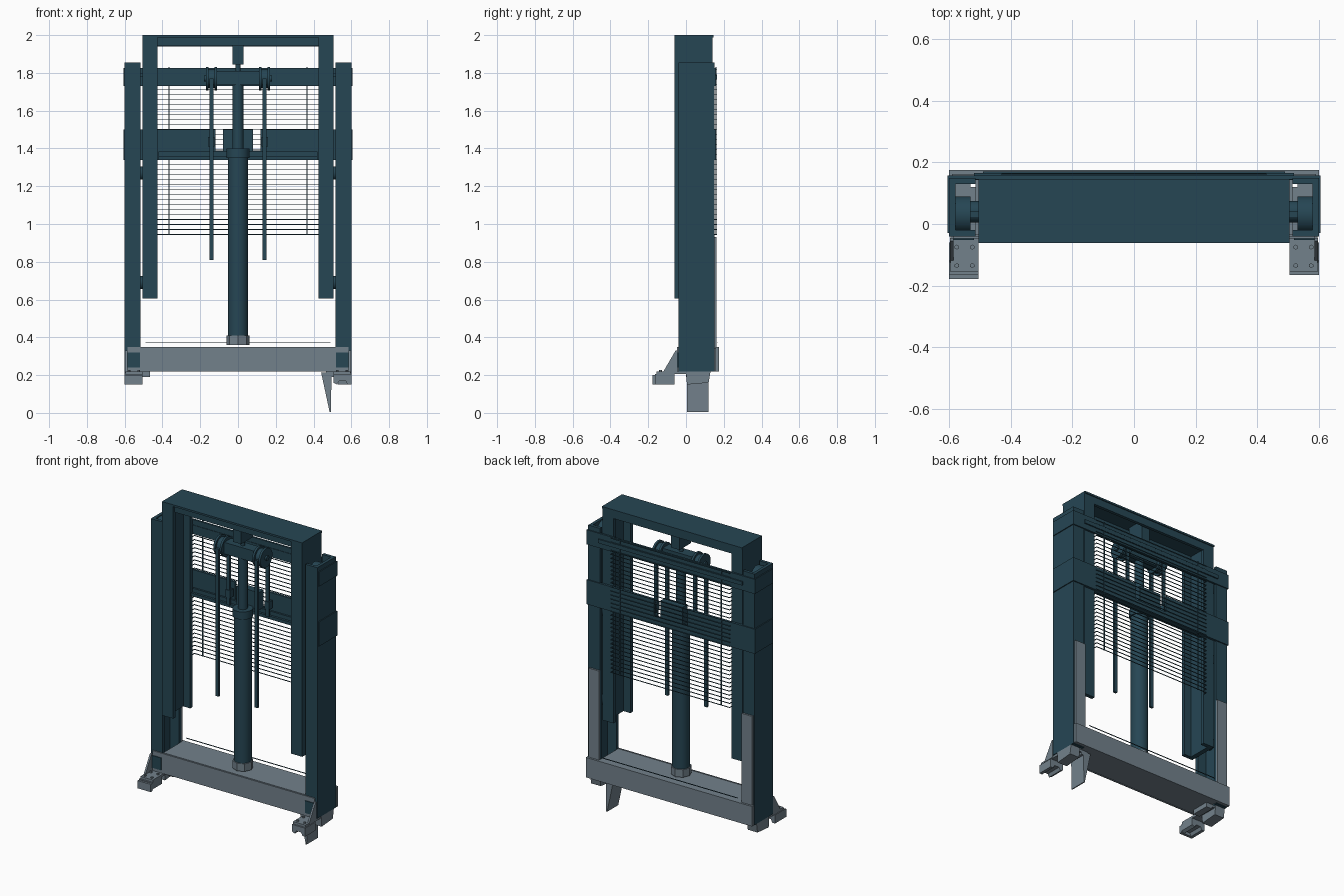
import bpy, bmesh, math
from mathutils import Vector

if "Cube" in bpy.data.objects:
    bpy.data.objects.remove(bpy.data.objects["Cube"])


def material(name, rgb):
    m = bpy.data.materials.new(name)
    m.use_nodes = True
    m.diffuse_color = (*rgb, 1)
    m.node_tree.nodes["Principled BSDF"].inputs["Base Color"].default_value = (*rgb, 1)
    return m


TEAL = material("dark teal paint", (0.019, 0.061, 0.088))
GRAY = material("slate gray paint", (0.17, 0.22, 0.26))


def finish(name, bm, mat):
    bmesh.ops.recalc_face_normals(bm, faces=bm.faces)
    me = bpy.data.meshes.new(name)
    bm.to_mesh(me)
    bm.free()
    me.materials.append(mat)
    ob = bpy.data.objects.new(name, me)
    bpy.context.collection.objects.link(ob)
    return ob


def add_box(bm, x, y, z):
    vs = bmesh.ops.create_cube(bm, size=1)["verts"]
    for v in vs:
        v.co = Vector([(a + b) / 2 + c * (b - a) for c, (a, b) in zip(v.co, (x, y, z))])


def boxes(name, mat, *parts):
    bm = bmesh.new()
    for p in parts:
        add_box(bm, *p)
    return finish(name, bm, mat)


def prism(name, mat, pts, lo, hi, axis):
    """Extrude a 2D profile along an axis (x: pts are y,z; y: pts are x,z; z: pts are x,y)."""
    bm = bmesh.new()

    def place(p, d):
        q = list(p)
        q.insert("xyz".index(axis), d)
        return bm.verts.new(q)
    a = [place(p, lo) for p in pts]
    b = [place(p, hi) for p in pts]
    bm.faces.new(a)
    bm.faces.new(b[::-1])
    for i in range(len(pts)):
        j = (i + 1) % len(pts)
        bm.faces.new((a[i], a[j], b[j], b[i]))
    return finish(name, bm, mat)


def cylinder(name, mat, r, centre, length, axis="z", sides=28):
    bm = bmesh.new()
    bmesh.ops.create_cone(bm, cap_ends=True, segments=sides, radius1=r, radius2=r, depth=length)
    ob = finish(name, bm, mat)
    if axis == "x":
        ob.rotation_euler.y = math.pi / 2
    ob.location = centre
    if sides > 8:
        for p in ob.data.polygons:
            p.use_smooth = len(p.vertices) == 4
    return ob


def span(s, a, b):
    return tuple(sorted((s * a, s * b)))


for s, side in ((1, "left"), (-1, "right")):
    # Outer upright: channel opening inward
    outer = [(0.6, -0.04), (0.6, 0.15), (0.515, 0.15), (0.515, 0.13),
             (0.58, 0.13), (0.58, -0.02), (0.515, -0.02), (0.515, -0.04)]
    prism(side + "_outer_upright", TEAL, [(s * x, y) for x, y in outer], 0.22, 1.855, "z")
    # Inner upright: channel with its web toward the outer rail
    inner = [(0.425, -0.06), (0.505, -0.06), (0.505, 0.14), (0.425, 0.14),
             (0.425, 0.115), (0.475, 0.115), (0.475, -0.035), (0.425, -0.035)]
    prism(side + "_inner_upright", TEAL, [(s * x, y) for x, y in inner], 0.605, 1.99, "z")
    # Rear strip and guide rollers
    boxes(side + "_rear_strip", GRAY, (span(s, 0.515, 0.59), (0.15, 0.162), (0.34, 0.93)))
    for z in (0.69, 1.27):
        cylinder(side + "_guide_roller", TEAL, 0.035, (s * 0.535, 0.04, z), 0.07, "x")
    cylinder(side + "_top_roller", TEAL, 0.06, (s * 0.555, 0.03, 1.79), 0.05, "x")
    boxes(side + "_roller_axle", TEAL, (span(s, 0.5, 0.59), (0.02, 0.04), (1.78, 1.8)))
    # Wrap-around ends of the rear cross beams
    for z in ((1.73, 1.825), (1.34, 1.5)):
        boxes(side + "_beam_end", TEAL, (span(s, 0.598, 0.606), (-0.03, 0.157), z))

    # Mounting foot: plate, saddle block, gusset and bolts
    boxes(side + "_foot_plate", GRAY, (span(s, 0.505, 0.595), (-0.155, 0.12), (0.205, 0.22)))
    saddle = [(0.6, 0.15), (0.6, 0.205), (0.505, 0.205), (0.505, 0.16), (0.525, 0.15),
              (0.535, 0.17), (0.57, 0.17), (0.58, 0.15)]
    prism(side + "_foot_saddle", GRAY, [(s * x, z) for x, z in saddle], -0.165, -0.06, "y")
    prism(side + "_foot_gusset", GRAY, [(-0.125, 0.21), (-0.055, 0.33), (-0.045, 0.33), (-0.045, 0.21)],
          *span(s, 0.585, 0.597), "x")
    prism(side + "_rear_foot", GRAY, [(0.005, 0.15), (0.12, 0.16), (0.13, 0.22), (0.0, 0.22)],
          *span(s, 0.53, 0.6), "x")
    boxes(side + "_foot_lug", GRAY, (span(s, 0.465, 0.51), (0.0, 0.12), (0.19, 0.222)))
    for x in (0.525, 0.575):
        for y in (-0.135, -0.075):
            cylinder(side + "_foot_bolt", GRAY, 0.008, (s * x, y, 0.222), 0.012, "z", 6)
    boxes(side + "_base_pad", TEAL, (span(s, 0.52, 0.585), (-0.052, -0.04), (0.24, 0.32)))

    # Lift chain loop over its pulley
    cylinder(side + "_pulley", TEAL, 0.05, (s * 0.14, 0.05, 1.77), 0.03, "x")
    for x in (0.117, 0.163):
        cylinder(side + "_pulley_flange", TEAL, 0.062, (s * x, 0.05, 1.77), 0.014, "x")
    boxes(side + "_chain", TEAL,
          (span(s, 0.13, 0.152), (-0.015, 0.0), (0.81, 1.77)),
          (span(s, 0.13, 0.152), (0.1, 0.112), (1.36, 1.77)))
    boxes(side + "_chain_anchor", TEAL, (span(s, 0.125, 0.158), (0.095, 0.13), (1.41, 1.46)))

boxes("tilted_foot_cover", GRAY, ((-0.6, -0.505), (-0.178, -0.16), (0.15, 0.2)))
# Long pointed bracket under the left side
prism("pointed_bracket", GRAY, [(0.44, 0.215), (0.495, 0.215), (0.492, 0.005), (0.485, 0.005)], 0.005, 0.12, "y")

# Inner mast top beam, a channel open below
boxes("top_beam", TEAL,
      ((-0.505, 0.505), (-0.062, 0.146), (1.988, 2.0)),
      ((-0.43, 0.43), (-0.045, -0.035), (1.945, 1.99)),
      ((-0.5, 0.5), (0.12, 0.14), (1.94, 1.99)))
boxes("rod_bracket", TEAL, ((-0.03, 0.03), (-0.01, 0.11), (1.845, 1.99)))

# Rear cross beams
boxes("upper_rear_beam", TEAL,
      ((-0.604, 0.604), (0.145, 0.157), (1.73, 1.825)),
      ((-0.52, 0.52), (0.142, 0.165), (1.765, 1.79)))
boxes("lower_rear_beam", TEAL,
      ((-0.604, -0.12), (0.142, 0.157), (1.34, 1.5)),
      ((0.12, 0.604), (0.142, 0.157), (1.34, 1.5)),
      ((-0.12, 0.12), (0.142, 0.157), (1.34, 1.39)),
      ((-0.42, 0.42), (0.115, 0.142), (1.34, 1.36)),
      ((-0.42, 0.42), (0.13, 0.142), (1.36, 1.385)))
boxes("cylinder_clamp", TEAL, ((-0.08, 0.08), (0.1, 0.15), (1.385, 1.5)))

# Base cross member
boxes("base_beam", GRAY,
      ((-0.514, 0.514), (-0.035, 0.17), (0.22, 0.35)),
      ((-0.585, 0.585), (-0.047, -0.04), (0.22, 0.35)),
      ((-0.6, 0.6), (0.155, 0.175), (0.22, 0.35)))
boxes("base_wire", TEAL, ((-0.49, 0.49), (0.166, 0.17), (0.372, 0.376)))

# Hydraulic lift cylinder
cylinder("cylinder_foot", GRAY, 0.062, (0, 0.05, 0.385), 0.05, "z", 8)
cylinder("cylinder_barrel", TEAL, 0.053, (0, 0.05, 0.875), 0.99)
cylinder("cylinder_collar", TEAL, 0.061, (0, 0.05, 1.375), 0.05)
cylinder("piston_rod", TEAL, 0.029, (0, 0.05, 1.58), 0.36)
cylinder("rod_tip", TEAL, 0.014, (0, 0.05, 1.83), 0.06)
boxes("crosshead", TEAL, ((-0.11, 0.11), (0.015, 0.085), (1.735, 1.81)))
cylinder("pulley_axle", TEAL, 0.016, (0, 0.05, 1.77), 0.36, "x", 12)

# Wire guard with ends bent forward
bm = bmesh.new()
w, count = 0.002, 34
for i in range(count):
    z = 0.945 + i * 0.0265
    add_box(bm, (-0.43, 0.43), (0.16, 0.164), (z - w, z + w))
    for s in (1, -1):
        add_box(bm, span(s, 0.426, 0.43), (0.14, 0.164), (z - w, z + w))
for s in (1, -1):
    add_box(bm, span(s, 0.363, 0.369), (0.157, 0.161), (0.943, 1.83))
finish("wire_guard", bm, TEAL)
